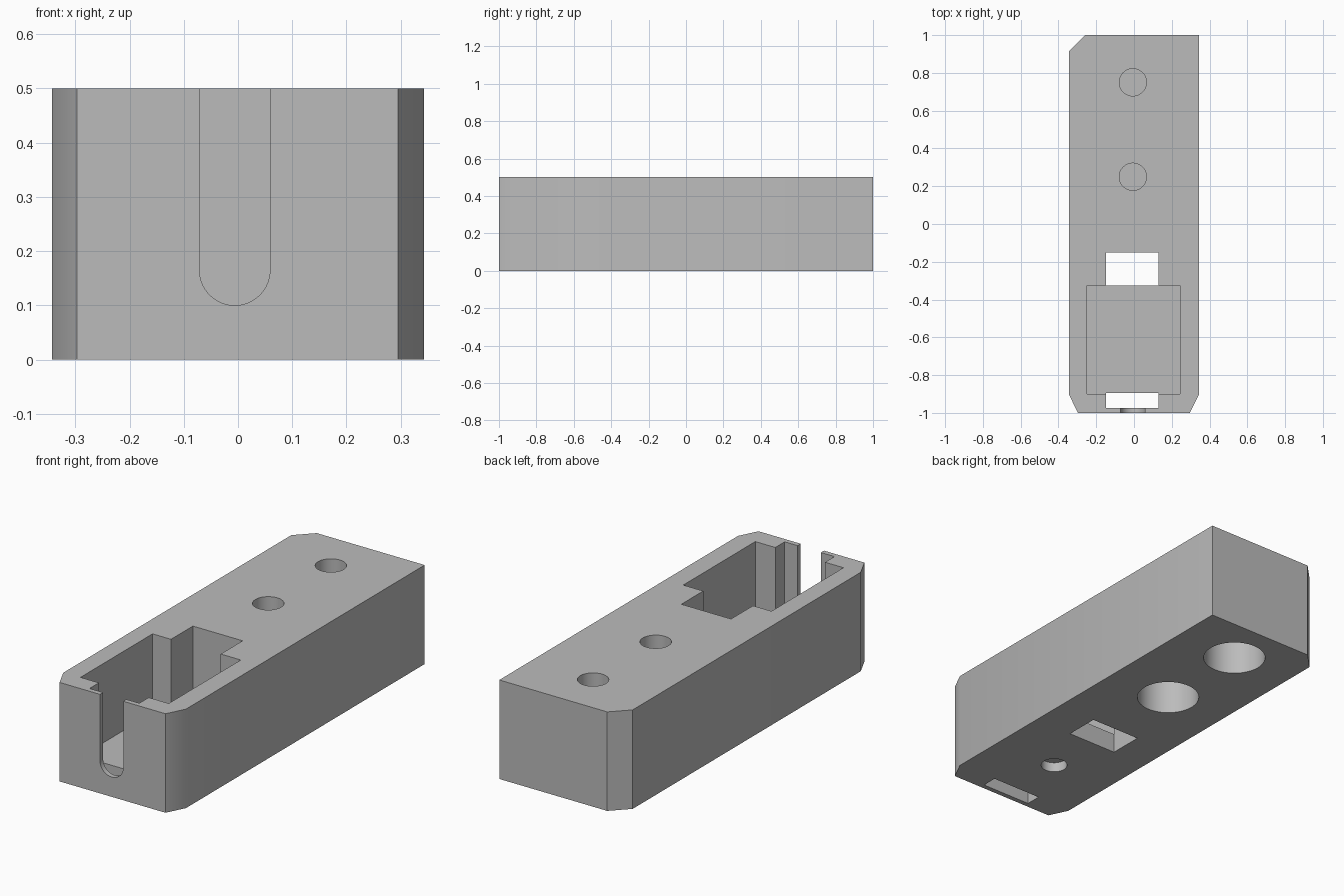
import bpy, bmesh, math

cube = bpy.data.objects.get("Cube")
if cube:
    bpy.data.objects.remove(cube, do_unlink=True)

grey = bpy.data.materials.new("plain grey")
grey.use_nodes = True
colour = (0.5, 0.5, 0.5, 1)
grey.diffuse_color = colour
grey.node_tree.nodes["Principled BSDF"].inputs["Base Color"].default_value = colour


def prism(name, outline, offset):
    """Extrude a closed 3D outline by an offset vector."""
    bm = bmesh.new()
    face = bm.faces.new([bm.verts.new(p) for p in outline])
    side = bmesh.ops.extrude_face_region(bm, geom=[face])["geom"]
    bmesh.ops.translate(bm, vec=offset,
                        verts=[v for v in side if isinstance(v, bmesh.types.BMVert)])
    bmesh.ops.recalc_face_normals(bm, faces=bm.faces)
    mesh = bpy.data.meshes.new(name)
    bm.to_mesh(mesh)
    bm.free()
    mesh.materials.append(grey)
    obj = bpy.data.objects.new(name, mesh)
    bpy.context.collection.objects.link(obj)
    return obj


def box(name, x0, x1, y0, y1, z0, z1):
    corners = [(x0, y0, z0), (x1, y0, z0), (x1, y1, z0), (x0, y1, z0)]
    return prism(name, corners, (0, 0, z1 - z0))


def bore(name, y, radius, z0, z1, sides=64):
    ring = [(CENTRE + radius * math.cos(i * math.tau / sides),
             y + radius * math.sin(i * math.tau / sides), z0) for i in range(sides)]
    return prism(name, ring, (0, 0, z1 - z0))


CENTRE = -0.006
HEIGHT = 0.5
ABOVE = 0.6
BELOW = -0.1

# Block with two slim front chamfers and one back corner cut
plan = [(-0.297, -1), (0.295, -1), (0.343, -0.905), (0.343, 1),
        (-0.26, 1), (-0.343, 0.915), (-0.343, -0.905)]
body = prism("body", [(x, y, 0) for x, y in plan], (0, 0, HEIGHT))

# Pocket with a through opening at each end
cutters = [
    box("pocket_cutter", -0.25, 0.243, -0.9, -0.325, 0.1, ABOVE),
    box("rear_opening_cutter", -0.147, 0.131, -0.326, -0.15, BELOW, ABOVE),
    box("front_opening_cutter", -0.147, 0.131, -0.975, -0.896, BELOW, ABOVE),
]

# Round-bottomed slot in the thin front wall
r = 0.065
arc = [(CENTRE + r * math.cos(a), -1.1, 0.1 + r + r * math.sin(a))
       for a in (math.pi + math.pi * i / 32 for i in range(33))]
slot = arc + [(CENTRE + r, -1.1, ABOVE), (CENTRE - r, -1.1, ABOVE)]
cutters.append(prism("slot_cutter", slot, (0, 0.16, 0)))

# Blind holes: narrow from the top, wide from below
for label, y in (("rear", 0.75), ("middle", 0.25)):
    cutters.append(bore(label + "_top_hole_cutter", y, 0.072, 0.3, ABOVE))
    cutters.append(bore(label + "_bottom_hole_cutter", y, 0.149, BELOW, 0.25))
cutters.append(bore("small_bottom_hole_cutter", -0.61, 0.063, BELOW, 0.05))

# Apply the cuts, then remove the cutters
bpy.context.view_layer.objects.active = body
body.select_set(True)
for cutter in cutters:
    cutter.hide_render = True
    mod = body.modifiers.new(cutter.name, "BOOLEAN")
    mod.operation = "DIFFERENCE"
    mod.solver = "EXACT"
    mod.object = cutter
    bpy.ops.object.modifier_apply(modifier=mod.name)
for cutter in cutters:
    bpy.data.objects.remove(cutter, do_unlink=True)

bpy.ops.object.shade_smooth_by_angle(angle=math.radians(30))
